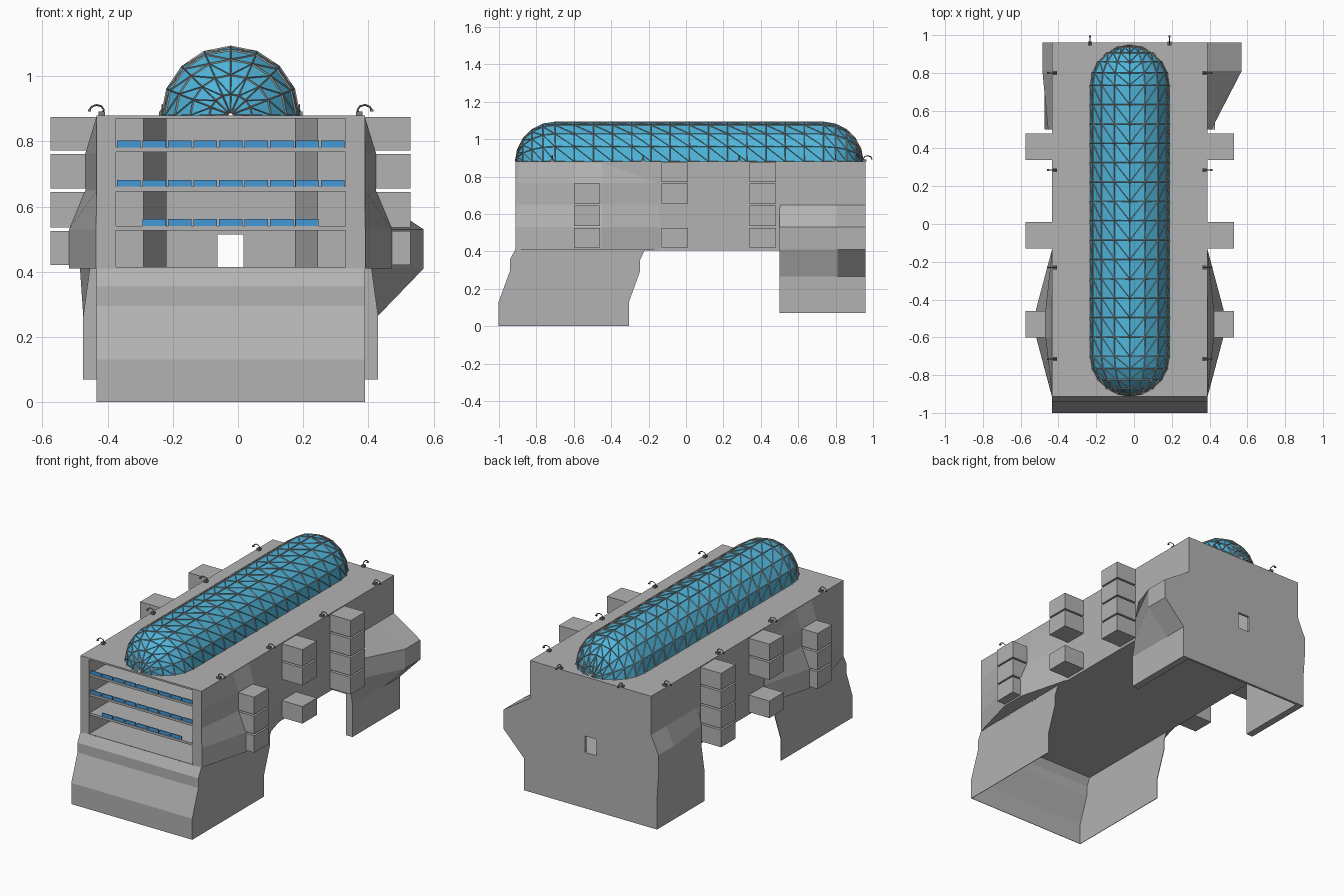
import bpy, bmesh, math
from mathutils import Vector

if "Cube" in bpy.data.objects:
    bpy.data.objects.remove(bpy.data.objects["Cube"])

C = -0.0225          # x of the building's centre line
W = 0.4125           # half width of the main block


def material(name, rgb):
    m = bpy.data.materials.new(name)
    m.diffuse_color = (*rgb, 1)
    m.use_nodes = True
    m.node_tree.nodes["Principled BSDF"].inputs["Base Color"].default_value = m.diffuse_color
    return m


CONCRETE = material("concrete_grey", (0.45, 0.45, 0.45))
DOME = material("dome_glass_blue", (0.08, 0.47, 0.72))
RAIL = material("window_blue", (0.06, 0.31, 0.66))
FRAME = material("lattice_grey", (0.42, 0.39, 0.37))
METAL = material("lamp_grey", (0.2, 0.2, 0.2))


def mesh_object(name, verts, faces, mat, normals=True):
    bm = bmesh.new()
    vs = [bm.verts.new((x + C, y, z)) for x, y, z in verts]
    for f in faces:
        bm.faces.new([vs[i] for i in f])
    if normals:
        bmesh.ops.recalc_face_normals(bm, faces=bm.faces)
    me = bpy.data.meshes.new(name)
    bm.to_mesh(me)
    bm.free()
    me.materials.append(mat)
    ob = bpy.data.objects.new(name, me)
    bpy.context.collection.objects.link(ob)
    return ob


def loft(name, rings, mat):
    """Closed solid through rings with equal point counts."""
    n = len(rings[0])
    verts = [p for r in rings for p in r]
    faces = [[k * n + i, k * n + (i + 1) % n, (k + 1) * n + (i + 1) % n, (k + 1) * n + i]
             for k in range(len(rings) - 1) for i in range(n)]
    faces += [list(range(n)), list(range((len(rings) - 1) * n, len(rings) * n))]
    return mesh_object(name, verts, faces, mat)


def box(name, x, y, z, mat=CONCRETE):
    ring = lambda h: [(x[0], y[0], h), (x[1], y[0], h), (x[1], y[1], h), (x[0], y[1], h)]
    return loft(name, [ring(z[0]), ring(z[1])], mat)


# Main hollow block: roof, floor, side walls, back wall around a small doorway
box("roof", (-W, W), (-0.912, 0.96), (0.87, 0.88))
box("floor", (-W, W), (-0.912, 0.96), (0.404, 0.414))
for s, side in ((-1, "left"), (1, "right")):
    box(side + "_wall", sorted((s * 0.3525, s * W)), (-0.912, 0.96), (0.41, 0.875))
    box(side + "_back_wall", sorted((s * 0.04, s * W)), (0.945, 0.96), (0.07, 0.88))
    # Angled inner hall walls
    plan = [(0.355, -0.70), (0.267, -0.70), (0.197, -0.50), (0.197, 0.95), (0.355, 0.95)]
    loft(side + "_hall_wall", [[(s * x, y, z) for x, y in plan] for z in (0.41, 0.872)], CONCRETE)
box("back_wall_over_door", (-0.04, 0.04), (0.945, 0.96), (0.515, 0.88))
box("back_wall_under_door", (-0.04, 0.04), (0.945, 0.96), (0.07, 0.414))

# Terrace slabs in the open front, each with blue railing panes
PANE = 0.705 / 9
for level, (z, half) in enumerate(((0.527, 0.27), (0.647, 0.35), (0.767, 0.35))):
    box("terrace_slab_%d" % level, (-0.3525, 0.3525), (-0.908, -0.69), (z, z + 0.014))
    for row, (y, limit) in enumerate(((-0.905, half), (-0.70, 0.262))):
        for i in range(-4, 5):
            a = max(i * PANE - PANE / 2 + 0.003, -limit)
            b = min(i * PANE + PANE / 2 - 0.003, limit)
            if b - a > 0.01:
                box("railing_pane_%d_%d_%d" % (level, row, i + 4), (a, b), (y, y + 0.006),
                    (z + 0.012, z + 0.035), RAIL)

# Front leg: open underneath and behind, a front skin and two shaped cheeks
front = [(-1, 0), (-1, 0.13), (-0.94, 0.295), (-0.94, 0.355), (-0.912, 0.41)]
rear = [(-0.22, 0.41), (-0.245, 0.355), (-0.245, 0.295), (-0.305, 0.13), (-0.305, 0)]
prof = front + rear
n = len(prof)
verts = [(s * (W - 0.002), y, z) for s in (-1, 1) for y, z in prof]
faces = [list(range(n)), list(range(n, 2 * n))]
faces += [[i, i + 1, n + i + 1, n + i] for i in range(len(front) - 1)]
leg = mesh_object("front_leg", verts, faces, CONCRETE)
mod = leg.modifiers.new("thickness", 'SOLIDIFY')
mod.thickness, mod.offset = 0.004, 0

# Faceted side bulges at the front, mirrored
bulge = [(0, 0.88), (0.035, 0.765), (0.035, 0.65), (0.085, 0.53), (0.085, 0.41), (0, 0.41)]
for s, side in ((-1, "left"), (1, "right")):
    loft(side + "_front_bulge",
         [[(s * (W - 0.002 + k * d), y, z) for d, z in bulge]
          for y, k in ((-0.91, 0.03), (-0.6, 1), (-0.45, 1), (-0.14, 0.03))], CONCRETE)

# Back leg cheeks with shoulders; the right shoulder is much wider
for s, side, wide in ((-1, "left", 0.05), (1, "right", 0.18)):
    rings = []
    for y, d in ((0.5, 0.02), (0.81, wide), (0.96, wide)):
        sec = [(-0.004, 0.65), (d, 0.53), (d, 0.41), (0.04, 0.265), (0.04, 0.07), (-0.004, 0.07)]
        rings.append([(s * (W + o), y, z) for o, z in sec])
    loft(side + "_back_leg", rings, CONCRETE)

# Projecting room boxes in three columns on each side
ROWS = [(0.42, 0.525), (0.535, 0.645), (0.655, 0.762), (0.772, 0.875)]
for s, side in ((-1, "left"), (1, "right")):
    for c, (y0, y1, rows) in enumerate(((-0.6, -0.46, (0, 1, 2)), (-0.13, 0.01, (0, 2, 3)),
                                        (0.34, 0.48, (0, 1, 2, 3)))):
        for r in rows:
            box("%s_room_%d_%d" % (side, c, r), sorted((s * 0.40, s * 0.5525)), (y0, y1), ROWS[r])

# Long glass dome: half rings along y, round ends, triangulated
R, Z0, Y0, Y1, SEG = 0.21, 0.88, -0.70, 0.735, 8
stations = [(Y0 - R * math.cos(a), R * math.sin(a)) for a in
            [math.radians(v) for v in (2, 18, 36, 54, 72)]]
stations += [(Y0 + (Y1 - Y0) * i / 14, R) for i in range(15)]
stations += [(Y1 + R * math.cos(a), R * math.sin(a)) for a in
             [math.radians(v) for v in (72, 54, 36, 18, 2)]]
verts, faces = [], []
for y, r in stations:
    verts += [(r * math.cos(math.pi * j / SEG), y, Z0 + r * math.sin(math.pi * j / SEG))
              for j in range(SEG + 1)]
for k in range(len(stations) - 1):
    for j in range(SEG):
        a = k * (SEG + 1) + j
        b, c, d = a + 1, a + SEG + 2, a + SEG + 1
        faces += [[a, d, c], [a, c, b]] if j >= SEG // 2 else [[a, d, b], [b, d, c]]
mesh_object("dome_glass", verts, faces, DOME)
lattice = mesh_object("dome_lattice", verts, faces, FRAME)
mod = lattice.modifiers.new("bars", 'WIREFRAME')
mod.thickness, mod.offset, mod.use_even_offset = 0.008, 0, False


# Curled roof lamps: small foot, bent arm and a head
def lamp(name, x, y, dx, dy):
    box(name + "_foot", (x - 0.01, x + 0.01), (y - 0.01, y + 0.01), (0.88, 0.892), METAL)
    cu = bpy.data.curves.new(name + "_arm", 'CURVE')
    cu.dimensions = '3D'
    cu.bevel_depth, cu.bevel_resolution = 0.003, 0
    path = [(0, 0.885), (-0.006, 0.897), (0.002, 0.908), (0.018, 0.912), (0.032, 0.906), (0.038, 0.897)]
    sp = cu.splines.new('POLY')
    sp.points.add(len(path) - 1)
    for p, (d, z) in zip(sp.points, path):
        p.co = (x + C + d * dx, y + d * dy, z, 1)
    cu.materials.append(METAL)
    bpy.context.collection.objects.link(bpy.data.objects.new(name + "_arm", cu))
    hx, hy = x + 0.038 * dx, y + 0.038 * dy
    box(name + "_head", (hx - 0.005, hx + 0.005), (hy - 0.005, hy + 0.005), (0.891, 0.898), METAL)


for s, side in ((-1, "left"), (1, "right")):
    for i, y in enumerate((-0.715, -0.23, 0.285, 0.8)):
        lamp("%s_lamp_%d" % (side, i), s * 0.395, y, s, 0)
    lamp(side + "_back_lamp", s * 0.21, 0.955, 0, 1)
